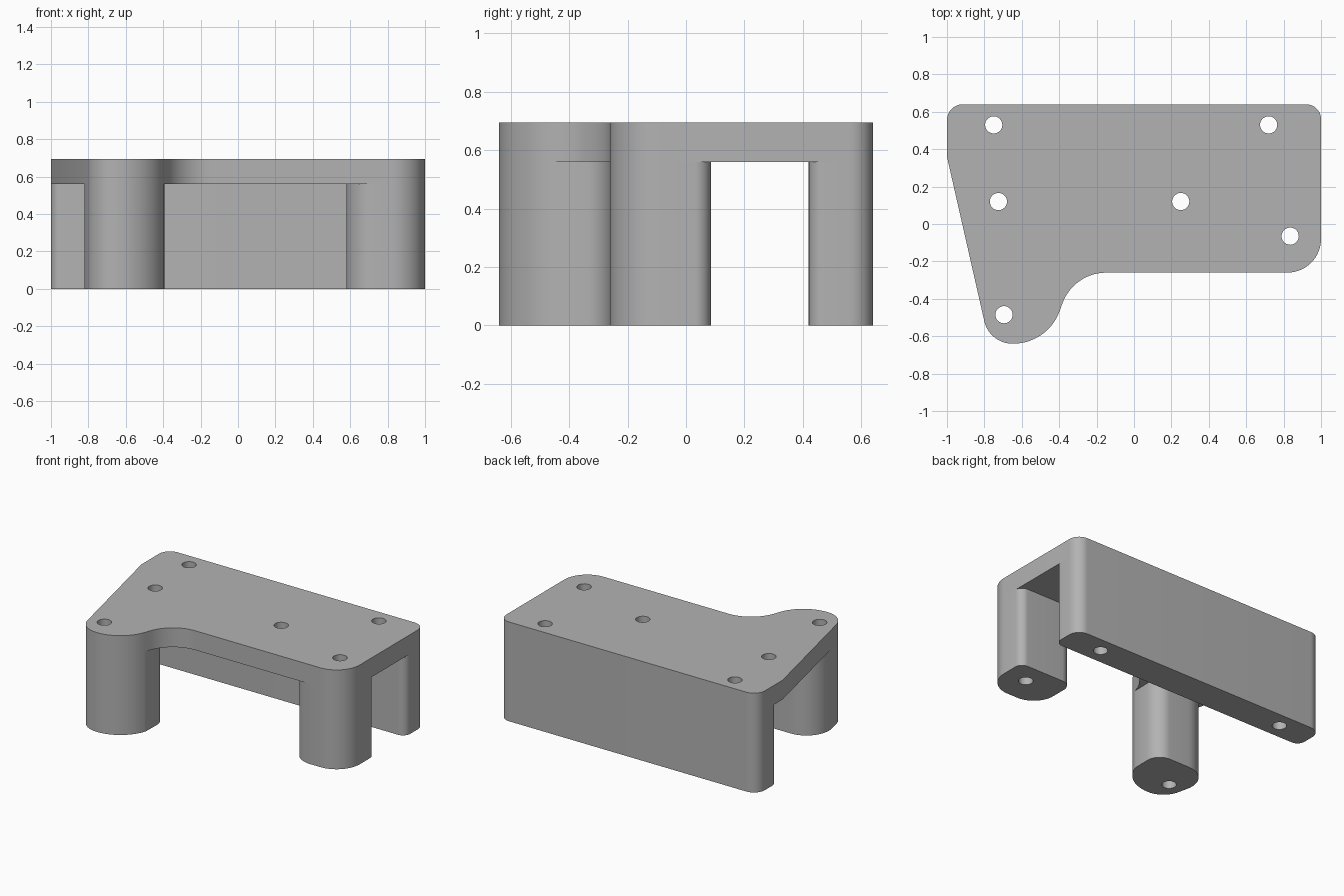
import bpy, bmesh, math
from mathutils import Vector

cube = bpy.data.objects.get("Cube")
if cube:
    bpy.data.objects.remove(cube, do_unlink=True)

TOP, UNDER = 0.695, 0.56
HOLE_RADIUS = 0.046

grey = bpy.data.materials.new("plain_grey")
grey.use_nodes = True
grey.diffuse_color = (0.45, 0.45, 0.45, 1)
grey.node_tree.nodes["Principled BSDF"].inputs["Base Color"].default_value = grey.diffuse_color


def rounded(corners, steps=14):
    """Outline through (x, y, radius) corners, each rounded by a tangent arc."""
    out = []
    for i, (x, y, r) in enumerate(corners):
        p = Vector((x, y))
        if r == 0:
            out.append(p)
            continue
        a = (Vector(corners[i - 1][:2]) - p).normalized()
        b = (Vector(corners[(i + 1) % len(corners)][:2]) - p).normalized()
        half = a.angle(b) / 2
        centre = p + (a + b).normalized() * r / math.sin(half)
        start = p + a * r / math.tan(half) - centre
        end = p + b * r / math.tan(half) - centre
        sweep = math.atan2(start.cross(end), start.dot(end))
        for k in range(steps + 1):
            t = sweep * k / steps
            c, s = math.cos(t), math.sin(t)
            out.append(centre + Vector((start.x * c - start.y * s, start.x * s + start.y * c)))
    return out


def circle(x, y, n=32):
    return [Vector((x + HOLE_RADIUS * math.cos(math.tau * k / n),
                    y + HOLE_RADIUS * math.sin(math.tau * k / n))) for k in range(n)]


def prism(name, corners, holes, z0, z1, open_top=False):
    """Extrude a rounded outline with drilled holes from z0 to z1."""
    curve = bpy.data.curves.new(name, 'CURVE')
    curve.dimensions = '2D'
    curve.fill_mode = 'BOTH'
    curve.extrude = (z1 - z0) / 2
    for loop in [rounded(corners)] + [circle(*h) for h in holes]:
        spline = curve.splines.new('POLY')
        spline.points.add(len(loop) - 1)
        for point, co in zip(spline.points, loop):
            point.co = (co.x, co.y, 0, 1)
        spline.use_cyclic_u = True
    obj = bpy.data.objects.new(name, curve)
    bpy.context.collection.objects.link(obj)
    bpy.ops.object.select_all(action='DESELECT')
    obj.select_set(True)
    bpy.context.view_layer.objects.active = obj
    bpy.ops.object.convert(target='MESH')
    obj = bpy.context.object
    mesh = obj.data

    bm = bmesh.new()
    bm.from_mesh(mesh)
    bmesh.ops.translate(bm, verts=bm.verts, vec=(0, 0, (z0 + z1) / 2))
    bmesh.ops.remove_doubles(bm, verts=bm.verts, dist=1e-5)
    bmesh.ops.recalc_face_normals(bm, faces=bm.faces)
    if open_top:
        hidden = [f for f in bm.faces if f.normal.z > 0.9]
        bmesh.ops.delete(bm, geom=hidden, context='FACES')
    bm.to_mesh(mesh)
    bm.free()
    mesh.materials.clear()
    mesh.materials.append(grey)
    bpy.ops.object.shade_smooth_by_angle(angle=math.radians(30))
    return obj


wall_holes = [(-0.75, 0.53), (0.72, 0.53)]
right_hole, lobe_hole = (0.835, -0.065), (-0.695, -0.485)
plate_holes = [(-0.725, 0.12), (0.25, 0.12)]

# Top plate with its front lobe
prism("top_plate",
      [(-1, 0.64, 0.085), (-1, 0.36, 0), (-0.773, -0.64, 0.154), (-0.46, -0.64, 0.264),
       (-0.324, -0.26, 0.25), (1, -0.26, 0.18), (1, 0.64, 0.08)],
      wall_holes + plate_holes + [right_hole, lobe_hole], UNDER, TOP)

# Long rear wall
prism("rear_wall",
      [(-1, 0.64, 0.085), (-1, 0.42, 0.055), (1, 0.42, 0.055), (1, 0.64, 0.08)],
      wall_holes, 0, UNDER, open_top=True)

# Post under the front lobe
prism("lobe_post",
      [(-0.865, -0.235, 0.175), (-0.773, -0.64, 0.154), (-0.46, -0.64, 0.264),
       (-0.395, -0.458, 0), (-0.39, -0.235, 0.1)],
      [lobe_hole], 0, UNDER, open_top=True)

# Post under the front corner
prism("corner_post",
      [(0.58, 0.085, 0.08), (0.58, -0.26, 0.16), (1, -0.26, 0.18), (1, 0.085, 0.055)],
      [right_hole], 0, UNDER, open_top=True)
